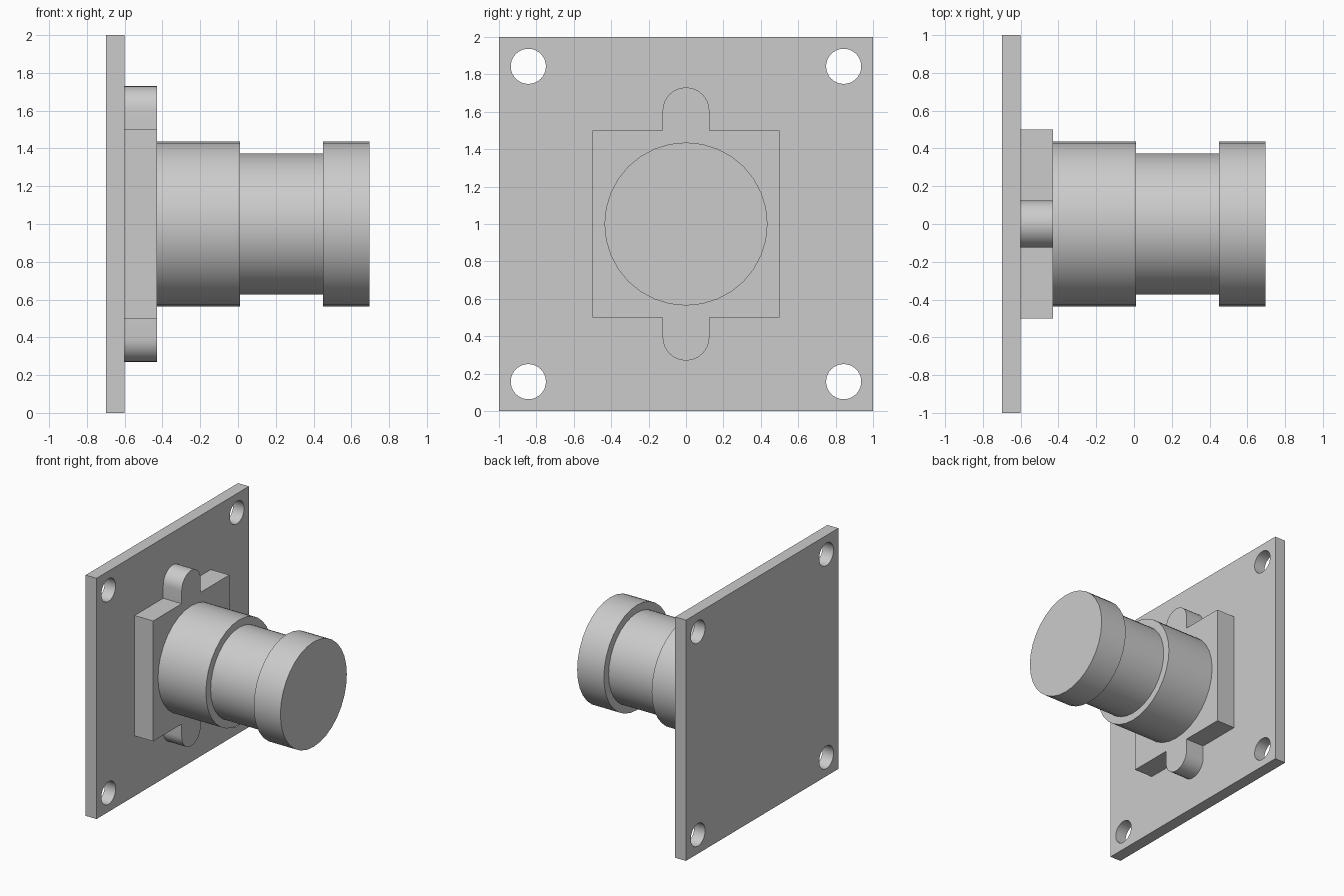
import bpy, bmesh
from math import sin, cos, pi, radians
from mathutils import Matrix, Vector

cube = bpy.data.objects.get("Cube")
if cube:
    bpy.data.objects.remove(cube)

grey = bpy.data.materials.new("plain grey")
grey.use_nodes = True
grey.diffuse_color = (0.6, 0.6, 0.6, 1)
grey.node_tree.nodes["Principled BSDF"].inputs["Base Color"].default_value = (0.6, 0.6, 0.6, 1)

MID = 1.0  # height of the shaft axis


def finish(name, bm):
    """Turn a bmesh into a named, coloured object."""
    bmesh.ops.recalc_face_normals(bm, faces=bm.faces)
    mesh = bpy.data.meshes.new(name)
    bm.to_mesh(mesh)
    bm.free()
    mesh.materials.append(grey)
    obj = bpy.data.objects.new(name, mesh)
    bpy.context.collection.objects.link(obj)
    return obj


def smooth(obj):
    bpy.ops.object.select_all(action="DESELECT")
    obj.select_set(True)
    bpy.context.view_layer.objects.active = obj
    bpy.ops.object.shade_smooth_by_angle(angle=radians(30))


def prism(bm, outline, x0, x1):
    """Extrude a (y, z) outline along x."""
    face = bm.faces.new([bm.verts.new((x0, y, z)) for y, z in outline])
    top = bmesh.ops.extrude_face_region(bm, geom=[face])["geom"]
    verts = [v for v in top if isinstance(v, bmesh.types.BMVert)]
    bmesh.ops.translate(bm, verts=verts, vec=(x1 - x0, 0, 0))


def arc(y, z, r, start, sweep, steps):
    return [(y + r * cos(start + sweep * i / steps), z + r * sin(start + sweep * i / steps))
            for i in range(steps + 1)]


# Square flange plate
bm = bmesh.new()
prism(bm, [(-1, 0), (1, 0), (1, 2), (-1, 2)], -0.7, -0.6)
plate = finish("flange_plate", bm)

# Bolt holes in its corners
bm = bmesh.new()
for sy in (-1, 1):
    for sz in (-1, 1):
        prism(bm, arc(sy * 0.843, MID + sz * 0.843, 0.094, 0, 2 * pi, 32)[:-1], -0.8, -0.5)
cutter = finish("bolt_hole_cutter", bm)
cutter.hide_render = True
cut = plate.modifiers.new("bolt_holes", "BOOLEAN")
cut.operation = "DIFFERENCE"
cut.solver = "EXACT"
cut.object = cutter
bpy.context.view_layer.objects.active = plate
bpy.ops.object.modifier_apply(modifier=cut.name)
bpy.data.objects.remove(cutter)
smooth(plate)

# Square mounting block with a rounded tab above and below
half = [(0.5, 0.5)] + arc(0, 0.605, 0.125, 0, pi, 16) + [(-0.5, 0.5)]
half.insert(1, (0.125, 0.5))
half.insert(-1, (-0.125, 0.5))
outline = [(y, MID + z) for y, z in half] + [(-y, MID - z) for y, z in half]
bm = bmesh.new()
prism(bm, outline, -0.6, -0.43)
smooth(finish("mounting_block", bm))

# Stepped round shaft, turned about the x axis
profile = [(-0.43, 0), (-0.43, 0.436), (0.01, 0.436), (0.01, 0.373),
           (0.45, 0.373), (0.45, 0.436), (0.695, 0.436), (0.695, 0)]
bm = bmesh.new()
verts = [bm.verts.new((x, 0, MID + r)) for x, r in profile]
edges = [bm.edges.new(pair) for pair in zip(verts, verts[1:])]
bmesh.ops.spin(bm, geom=verts + edges, cent=(0, 0, MID), axis=(1, 0, 0),
               angle=2 * pi, steps=32, use_merge=True)
bmesh.ops.remove_doubles(bm, verts=bm.verts, dist=0.0001)
smooth(finish("stepped_shaft", bm))
